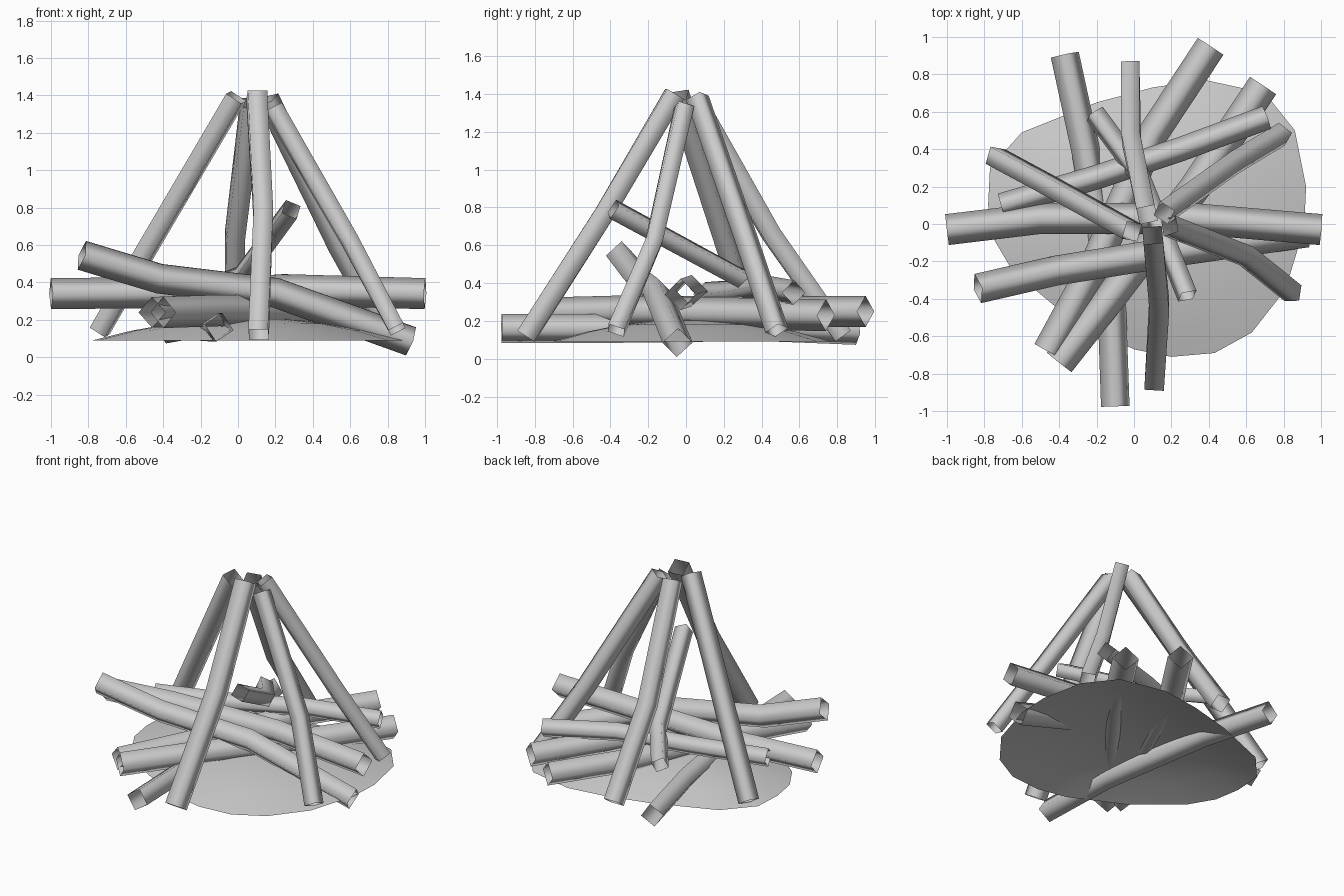
import bpy, bmesh, math
from mathutils import Vector

if "Cube" in bpy.data.objects:
    bpy.data.objects.remove(bpy.data.objects["Cube"])


def finish(bm, name, angle):
    mesh = bpy.data.meshes.new(name)
    bm.to_mesh(mesh)
    bm.free()
    ob = bpy.data.objects.new(name, mesh)
    bpy.context.collection.objects.link(ob)
    bpy.ops.object.select_all(action='DESELECT')
    bpy.context.view_layer.objects.active = ob
    ob.select_set(True)
    bpy.ops.object.shade_smooth_by_angle(angle=math.radians(angle))
    return ob


def log(name, path, radius, roll=0, sides=4):
    """Crooked four-sided log along a short path, smooth and open at the ends."""
    pts = [Vector(p) for p in path]
    bm = bmesh.new()
    rings = []
    for i, p in enumerate(pts):
        t = Vector()
        if i > 0:
            t += (p - pts[i - 1]).normalized()
        if i < len(pts) - 1:
            t += (pts[i + 1] - p).normalized()
        t.normalize()
        u = t.cross(Vector((0, 0, 1))).normalized()
        v = u.cross(t)
        ring = []
        for k in range(sides):
            a = math.tau * k / sides + math.radians(roll)
            ring.append(bm.verts.new(p + radius * (math.cos(a) * u + math.sin(a) * v)))
        rings.append(ring)
    for a, b in zip(rings, rings[1:]):
        for k in range(sides):
            n = (k + 1) % sides
            bm.faces.new((a[k], a[n], b[n], b[k]))
    bmesh.ops.recalc_face_normals(bm, faces=bm.faces)
    return finish(bm, name, 120)


# Ash bed: thin shallow dome with an uneven outline
rim = [(-.78, .1), (-.77, .3), (-.6, .49), (-.2, .65), (.1, .73), (.38, .77),
       (.7, .7), (.86, .5), (.92, .2), (.91, -.02), (.81, -.35), (.63, -.58),
       (.43, -.69), (.2, -.71), (0, -.67), (-.35, -.5), (-.65, -.25), (-.75, -.08)]
bm = bmesh.new()
cx, cy, base, rise = .07, .03, .09, .12
centre = bm.verts.new((cx, cy, base + rise))
prev = None
n = len(rim)
for f in (.25, .5, .75, 1):
    z = base + rise * (1 - f * f)
    ring = [bm.verts.new((cx + (x - cx) * f, cy + (y - cy) * f, z)) for x, y in rim]
    for k in range(n):
        m = (k + 1) % n
        if prev:
            bm.faces.new((prev[k], prev[m], ring[m], ring[k]))
        else:
            bm.faces.new((centre, ring[m], ring[k]))
    prev = ring
bmesh.ops.recalc_face_normals(bm, faces=bm.faces)
finish(bm, "ash_bed", 60)

# Standing poles meeting at the top: path, radius, roll
poles = {
    "pole_left": ([(-.74, .36, .14), (-.48, .22, .59), (-.01, -.04, 1.39)], .068, 30),
    "pole_front": ([(.11, -.845, .12), (.135, -.43, .77), (.1, -.06, 1.4)], .074, 45),
    "pole_front_right": ([(.85, -.37, .15), (.6, -.17, .62), (.19, -.01, 1.33)], .062, 10),
    "pole_back": ([(-.02, .83, .12), (-.015, .45, .66), (.07, .05, 1.36)], .07, 45),
    "pole_back_right": ([(.79, .48, .15), (.54, .33, .6), (.16, .06, 1.38)], .064, 20),
}
for name, (path, radius, roll) in poles.items():
    log(name, path, radius, roll)

# Short branch leaning on the pile
log("leaning_branch", [(.285, -.385, .79), (.02, .28, .43), (-.21, .59, .34)], .06, 20)

# Fire logs lying across the bed
log("log_across", [(-1, -.03, .34), (-.5, .03, .345), (.3, .03, .36), (1, -.03, .34)], .083)
log("log_sloping", [(-.835, -.345, .545), (-.42, -.25, .42), (.2, -.15, .345), (.925, -.045, .085)], .08)
log("log_upper", [(-.71, .1, .34), (-.2, .25, .35), (.25, .4, .38), (.71, .57, .35)], .065)
log("log_diagonal_a", [(.41, .95, .25), (.1, .48, .25), (-.2, -.2, .25), (-.46, -.68, .24)], .082)
log("log_diagonal_b", [(.69, .74, .23), (.33, .2, .24), (-.1, -.36, .25), (-.4, -.74, .24)], .084)
log("log_bottom", [(-.37, .905, .15), (-.26, .4, .17), (-.12, -.4, .16), (-.1, -.975, .16)], .078, 12)
